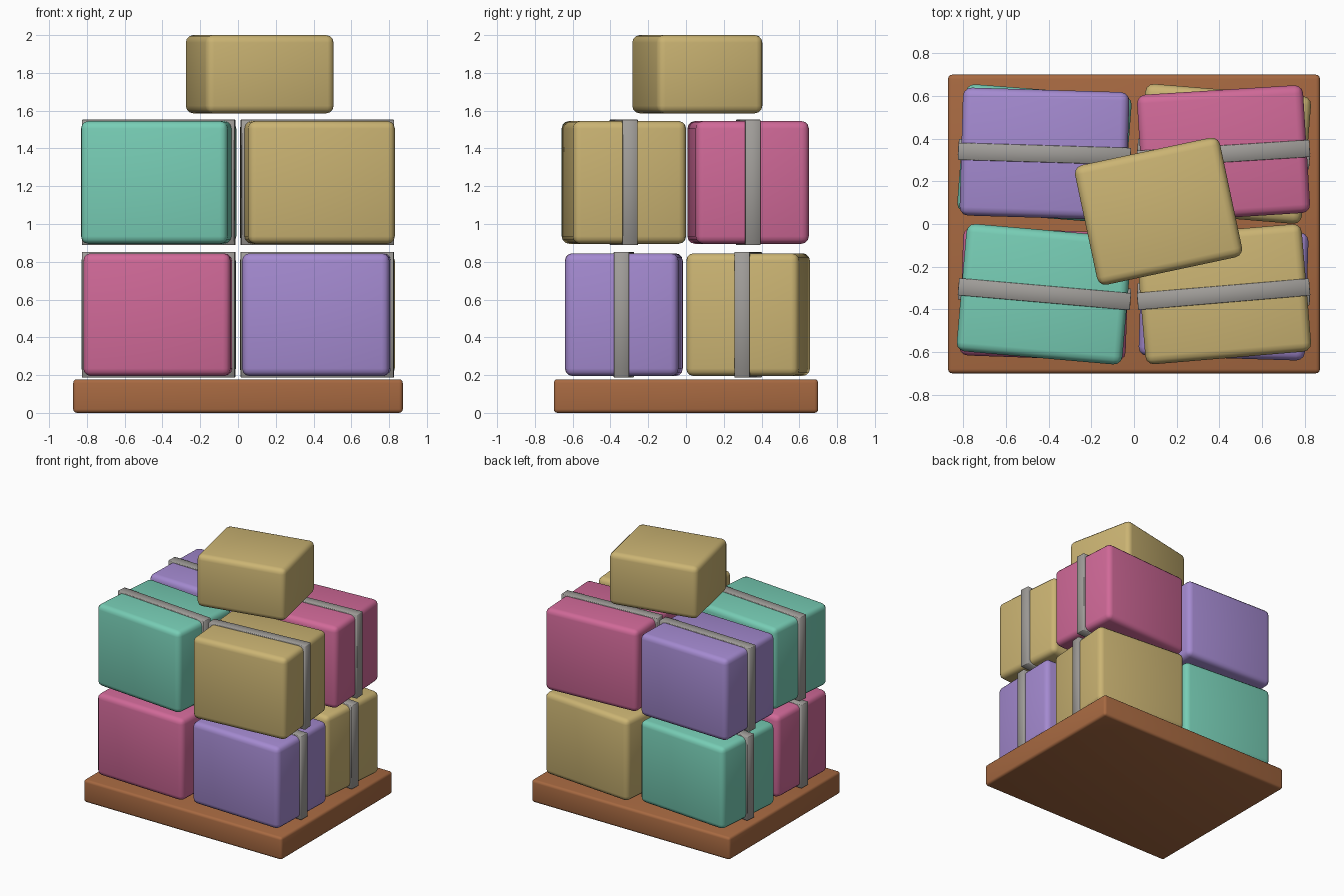
import bpy, math

if "Cube" in bpy.data.objects:
    bpy.data.objects.remove(bpy.data.objects["Cube"])


def material(name, rgb):
    # sRGB 0-255 to linear
    lin = [((c / 255 + 0.055) / 1.055) ** 2.4 for c in rgb]
    m = bpy.data.materials.new(name)
    m.diffuse_color = (*lin, 1)
    m.use_nodes = True
    m.node_tree.nodes["Principled BSDF"].inputs["Base Color"].default_value = m.diffuse_color
    return m


TAN = material("tan", (203, 180, 115))
PINK = material("pink", (208, 105, 152))
TEAL = material("teal", (119, 205, 181))
PURPLE = material("purple", (164, 138, 208))
WOOD = material("brown wood", (167, 105, 65))
GREY = material("strap grey", (160, 157, 153))


def block(name, size, loc, mat, bevel, segments=3, turn=0.0):
    """Rounded box, smooth shaded, turned about z."""
    bpy.ops.mesh.primitive_cube_add(size=1, location=loc,
                                    rotation=(0, 0, math.radians(turn)))
    ob = bpy.context.object
    ob.name = name
    ob.scale = size
    bpy.ops.object.transform_apply(location=False, rotation=False, scale=True)
    mod = ob.modifiers.new("rounding", 'BEVEL')
    mod.width = bevel
    mod.segments = segments
    ob.data.materials.append(mat)
    bpy.ops.object.shade_smooth()
    return ob


# Pallet
block("pallet", (1.745, 1.40, 0.178), (0, 0, 0.089), WOOD, 0.02)

# Two layers of four strapped bales: place, side x, side y, colour, turn
layers = {
    "lower": (0.52, [("front_left", -1, -1, PINK, -2.0),
                     ("front_right", 1, -1, PURPLE, -1.8),
                     ("back_left", -1, 1, TEAL, -4.4),
                     ("back_right", 1, 1, TAN, -4.7)]),
    "upper": (1.22, [("front_left", -1, -1, TEAL, -5.0),
                     ("front_right", 1, -1, TAN, 4.8),
                     ("back_left", -1, 1, PURPLE, -1.7),
                     ("back_right", 1, 1, PINK, 3.6)]),
}
for layer, (z, bales) in layers.items():
    for place, sx, sy, mat, turn in bales:
        loc = (0.42 * sx, 0.329 * sy, z)
        block(f"{layer}_{place}_bale", (0.78, 0.60, 0.65), loc, mat, 0.04, 3, turn)
        block(f"{layer}_{place}_strap", (0.81, 0.08, 0.665), loc, GREY, 0.003, 1, turn)

# Loose bale on top
block("top_bale", (0.695, 0.573, 0.414), (0.115, 0.06, 1.793), TAN, 0.04, 3, 12)
